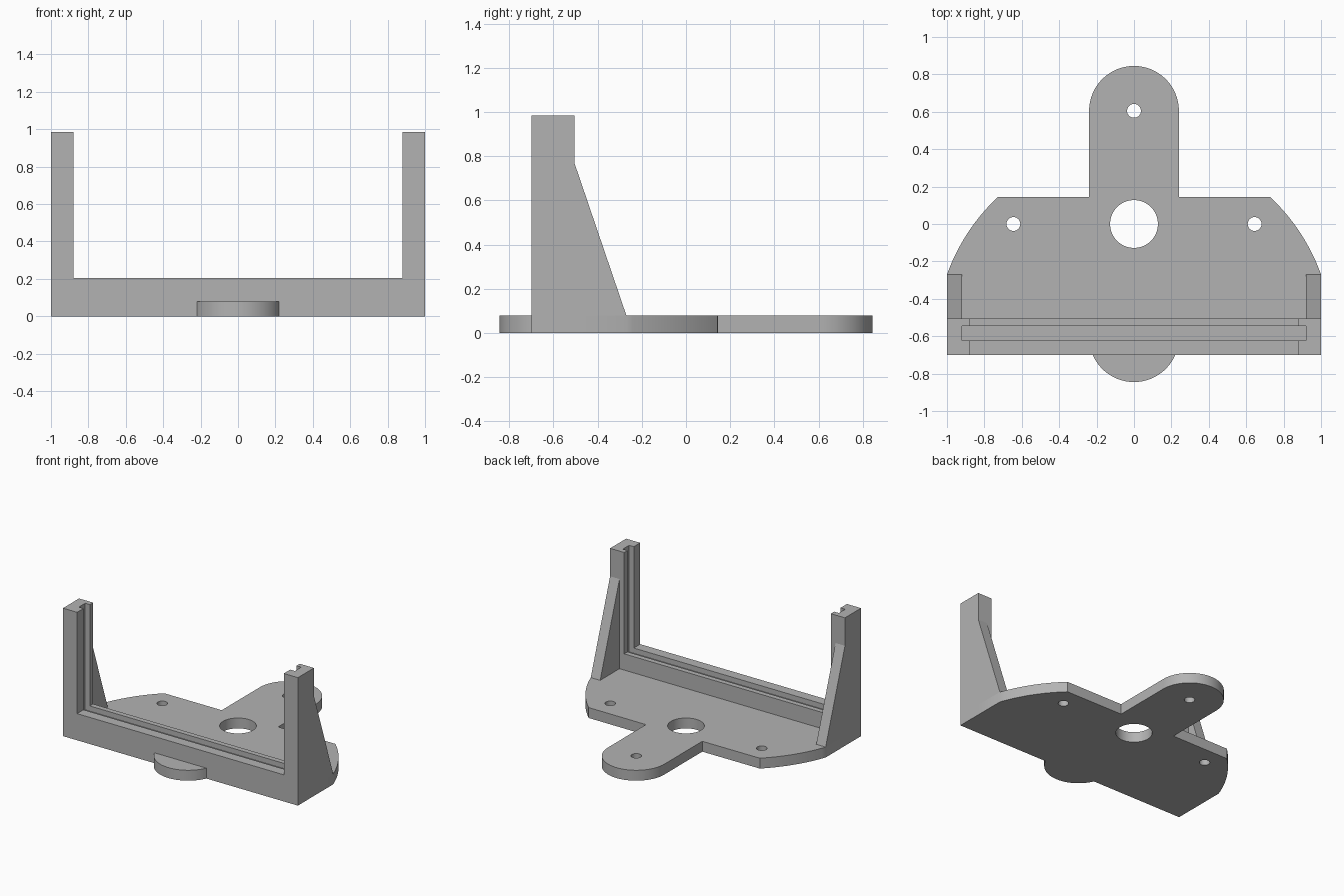
import bpy, bmesh
from math import cos, sin, pi, atan2, hypot, asin

if "Cube" in bpy.data.objects:
    bpy.data.objects.remove(bpy.data.objects["Cube"], do_unlink=True)

GREY = 0.45
PLATE_T = 0.08                      # base plate thickness
FRONT, BACK = -0.70, -0.505         # depth range of the upright frame
BAR_H, POST_H, POST_IN = 0.205, 0.985, 0.88

mat = bpy.data.materials.new("plain grey")
mat.use_nodes = True
mat.diffuse_color = (GREY, GREY, GREY, 1)
mat.node_tree.nodes["Principled BSDF"].inputs["Base Color"].default_value = (GREY, GREY, GREY, 1)


def arc(cx, cy, r, a0, a1, n=24):
    return [(cx + r * cos(a0 + (a1 - a0) * i / n), cy + r * sin(a0 + (a1 - a0) * i / n))
            for i in range(n + 1)]


def add_object(name, mesh):
    ob = bpy.data.objects.new(name, mesh)
    bpy.context.collection.objects.link(ob)
    mesh.materials.clear()
    mesh.materials.append(mat)
    return ob


def plate(name, loops, z0, z1):
    """Flat plate from an outline followed by its hole loops."""
    cu = bpy.data.curves.new(name, 'CURVE')
    cu.dimensions, cu.fill_mode, cu.extrude = '2D', 'BOTH', (z1 - z0) / 2
    for pts in loops:
        sp = cu.splines.new('POLY')
        sp.points.add(len(pts) - 1)
        for p, (x, y) in zip(sp.points, pts):
            p.co = (x, y, 0, 1)
        sp.use_cyclic_u = True
    tmp = bpy.data.objects.new(name + " outline", cu)
    bpy.context.collection.objects.link(tmp)
    mesh = bpy.data.meshes.new_from_object(
        tmp.evaluated_get(bpy.context.evaluated_depsgraph_get()))
    bpy.data.objects.remove(tmp, do_unlink=True)
    bm = bmesh.new()
    bm.from_mesh(mesh)
    bmesh.ops.translate(bm, verts=bm.verts, vec=(0, 0, (z0 + z1) / 2))
    bmesh.ops.remove_doubles(bm, verts=bm.verts, dist=1e-5)
    bmesh.ops.recalc_face_normals(bm, faces=bm.faces)
    bm.to_mesh(mesh)
    bm.free()
    return add_object(name, mesh)


def prism(name, pts, vec):
    """Extrude a polygon of 3D points along vec."""
    bm = bmesh.new()
    face = bm.faces.new([bm.verts.new(p) for p in pts])
    new = bmesh.ops.extrude_face_region(bm, geom=[face], use_keep_orig=True)["geom"]
    bmesh.ops.translate(bm, verts=[v for v in new if isinstance(v, bmesh.types.BMVert)], vec=vec)
    bmesh.ops.recalc_face_normals(bm, faces=bm.faces)
    mesh = bpy.data.meshes.new(name)
    bm.to_mesh(mesh)
    bm.free()
    return add_object(name, mesh)


# Base plate: curved shoulders, rounded rear tab and four holes
cy = -0.63
side = arc(0, cy, hypot(1, -0.27 - cy), atan2(-0.27 - cy, 1), atan2(0.145 - cy, 0.73), 16)
half = [(1, BACK)] + side + [(0.24, 0.145)]
outline = half + arc(0, 0.605, 0.24, 0, pi, 40) + [(-x, y) for x, y in reversed(half)]
holes = [(0, 0, 0.128), (0, 0.605, 0.037), (0.645, 0, 0.037), (-0.645, 0, 0.037)]
base = plate("base_plate", [outline] + [arc(x, y, r, 0, 2 * pi, 40)[:-1] for x, y, r in holes],
             0, PLATE_T)

# Rounded lip ahead of the frame
a = asin((FRONT + 0.605) / 0.24)
lip = plate("front_lip", [arc(0, -0.605, 0.24, a, -pi - a, 32)], 0, PLATE_T)

# U-shaped frame with a slot running down both posts and along the bar
u = [(1, 0), (1, POST_H), (POST_IN, POST_H), (POST_IN, BAR_H)]
u += [(-x, z) for x, z in reversed(u)]
frame = prism("slotted_frame", [(x, FRONT, z) for x, z in u], (0, BACK - FRONT, 0))
slot = prism("slot_cutter", [(x, -0.622, z) for x, z in
             ((-0.92, 0.165), (0.92, 0.165), (0.92, 1.2), (-0.92, 1.2))], (0, 0.077, 0))
slot.hide_render = True
slot.hide_viewport = True
slot.display_type = 'WIRE'
cut = frame.modifiers.new("slot", 'BOOLEAN')
cut.operation, cut.object, cut.solver = 'DIFFERENCE', slot, 'EXACT'

# Sloping braces behind the posts
for name, x in (("left_brace", 0.92), ("right_brace", -1)):
    prism(name, [(x, BACK, PLATE_T), (x, -0.27, PLATE_T), (x, BACK, 0.77)], (0.08, 0, 0))

# Smooth only the round walls
bpy.ops.object.select_all(action='DESELECT')
for ob in (base, lip):
    ob.select_set(True)
bpy.context.view_layer.objects.active = base
bpy.ops.object.shade_smooth_by_angle(angle=0.5)
